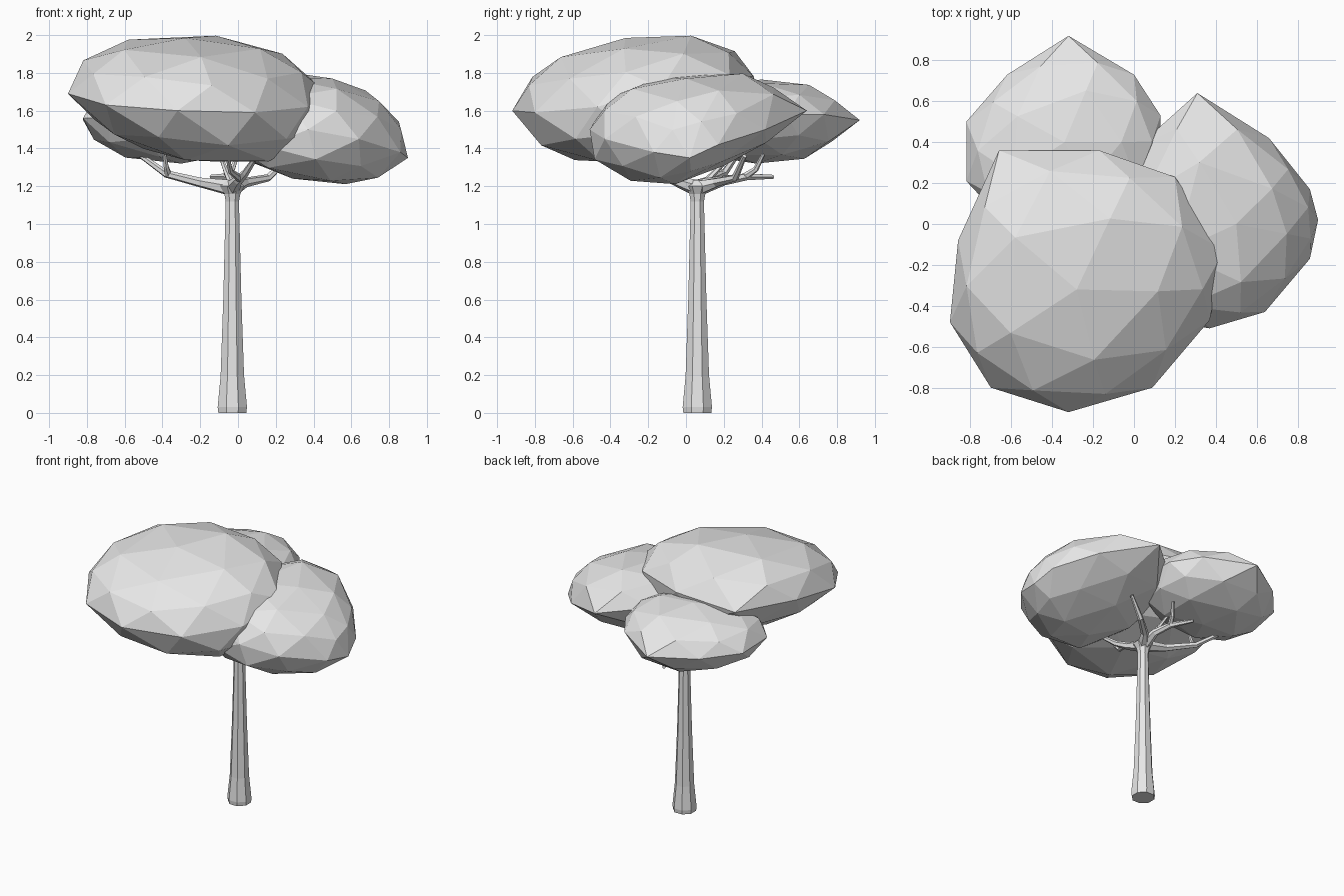
import bpy, bmesh, math
from mathutils import Vector

cube = bpy.data.objects.get("Cube")
if cube:
    bpy.data.objects.remove(cube, do_unlink=True)

# One plain grey for the whole tree
grey = bpy.data.materials.new("light_grey")
grey.use_nodes = True
COLOR = (0.8, 0.8, 0.8, 1)
grey.diffuse_color = COLOR
for node in grey.node_tree.nodes:
    if node.type == 'BSDF_PRINCIPLED':
        node.inputs["Base Color"].default_value = COLOR


def finish(name, bm):
    bmesh.ops.recalc_face_normals(bm, faces=bm.faces)
    mesh = bpy.data.meshes.new(name)
    bm.to_mesh(mesh)
    bm.free()
    mesh.materials.append(grey)
    obj = bpy.data.objects.new(name, mesh)
    bpy.context.collection.objects.link(obj)
    return obj


def tube(name, path, radii, sides):
    """Loft flat-sided rings along a path and cap both ends."""
    bm = bmesh.new()
    points = [Vector(p) for p in path]
    rings = []
    for i, p in enumerate(points):
        ahead = points[min(i + 1, len(points) - 1)]
        behind = points[max(i - 1, 0)]
        turn = Vector((0, 0, 1)).rotation_difference((ahead - behind).normalized())
        ring = []
        for k in range(sides):
            a = math.tau * (k + 0.5) / sides
            ring.append(bm.verts.new(p + turn @ Vector((math.cos(a), math.sin(a), 0)) * radii[i]))
        rings.append(ring)
    for low, high in zip(rings, rings[1:]):
        for k in range(sides):
            n = (k + 1) % sides
            bm.faces.new((low[k], low[n], high[n], high[k]))
    bm.faces.new(rings[0])
    bm.faces.new(rings[-1])
    return finish(name, bm)


def canopy(name, rim, apex, base):
    """Low-poly ball whose equator follows the rim, stretched to apex and base."""
    rim = [Vector(p) for p in rim]
    middle = sum(rim, Vector()) / len(rim)
    up, down = Vector(apex) - middle, Vector(base) - middle
    step = math.tau / len(rim)
    bm = bmesh.new()
    bmesh.ops.create_icosphere(bm, subdivisions=2, radius=1)
    for v in bm.verts:
        d = v.co.normalized()
        t = ((math.atan2(d.y, d.x) - step / 2) / step) % len(rim)
        i = int(t) % len(rim)
        edge = rim[i].lerp(rim[(i + 1) % len(rim)], t - int(t))
        spread = max(0, 1 - d.z * d.z) ** 0.4
        v.co = middle + (edge - middle) * spread + (up if d.z > 0 else down) * abs(d.z)
    return finish(name, bm)


# Trunk with flared foot and crown
X, Y = -0.03, 0.06
heights = (0, 0.03, 0.2, 0.6, 1.12, 1.16, 1.2, 1.23)
widths = (0.08, 0.084, 0.067, 0.052, 0.038, 0.046, 0.07, 0.035)
tube("trunk", [(X, Y, z) for z in heights], widths, 8)

# Branches and their forks
fork_root = (X, Y, 1.19)
branches = {
    "right_branch": [fork_root, (-0.2, 0.1, 1.22), (-0.38, 0.2, 1.265), (-0.58, 0.3, 1.41)],
    "left_branch": [fork_root, (0.04, 0.16, 1.22), (0.16, 0.26, 1.245), (0.28, 0.31, 1.36)],
    "back_branch": [fork_root, (-0.02, 0.2, 1.23), (-0.06, 0.32, 1.25), (-0.14, 0.46, 1.25)],
    "front_branch": [fork_root, (0, -0.06, 1.23), (0.04, -0.14, 1.27), (0.1, -0.25, 1.36)],
}
for name, path in branches.items():
    tube(name, path, (0.045, 0.026, 0.02, 0.012), 6)
forks = {
    "right_fork": [(-0.37, 0.19, 1.265), (-0.38, 0.16, 1.3), (-0.39, 0.12, 1.38)],
    "back_fork": [(-0.06, 0.31, 1.25), (-0.03, 0.37, 1.29), (0, 0.41, 1.37)],
    "front_fork": [(0.01, -0.09, 1.24), (-0.04, -0.2, 1.28), (-0.06, -0.3, 1.38)],
    "middle_fork": [(X, 0.08, 1.2), (-0.06, 0.15, 1.27), (-0.1, 0.25, 1.38)],
}
for name, path in forks.items():
    tube(name, path, (0.02, 0.015, 0.01), 6)

# Three overlapping foliage masses, rims listed counter-clockwise
canopy("front_canopy",
       [(0.44, -0.13, 1.72), (0.2, 0.23, 1.79), (-0.17, 0.36, 1.78), (-0.66, 0.36, 1.76),
        (-0.86, -0.08, 1.74), (-0.9, -0.48, 1.69), (-0.7, -0.8, 1.63), (-0.32, -0.92, 1.6),
        (0.09, -0.8, 1.59), (0.37, -0.47, 1.62)],
       (-0.28, -0.32, 1.985), (-0.1, -0.23, 1.33))
canopy("left_canopy",
       [(0.9, 0.02, 1.35), (0.86, 0.17, 1.42), (0.66, 0.42, 1.5), (0.31, 0.64, 1.6),
        (0.02, 0.38, 1.62), (-0.08, -0.05, 1.6), (0.02, -0.4, 1.56), (0.37, -0.51, 1.5),
        (0.64, -0.43, 1.45), (0.86, -0.17, 1.38)],
       (0.5, 0, 1.77), (0.29, -0.13, 1.24))
canopy("back_canopy",
       [(0.13, 0.53, 1.58), (0, 0.73, 1.58), (-0.32, 0.92, 1.55), (-0.62, 0.73, 1.54),
        (-0.82, 0.5, 1.55), (-0.82, 0.21, 1.56), (-0.68, 0.06, 1.56), (-0.35, 0, 1.56),
        (0, 0.08, 1.57), (0.13, 0.28, 1.58)],
       (-0.34, 0.4, 1.765), (-0.3, 0.37, 1.32))
